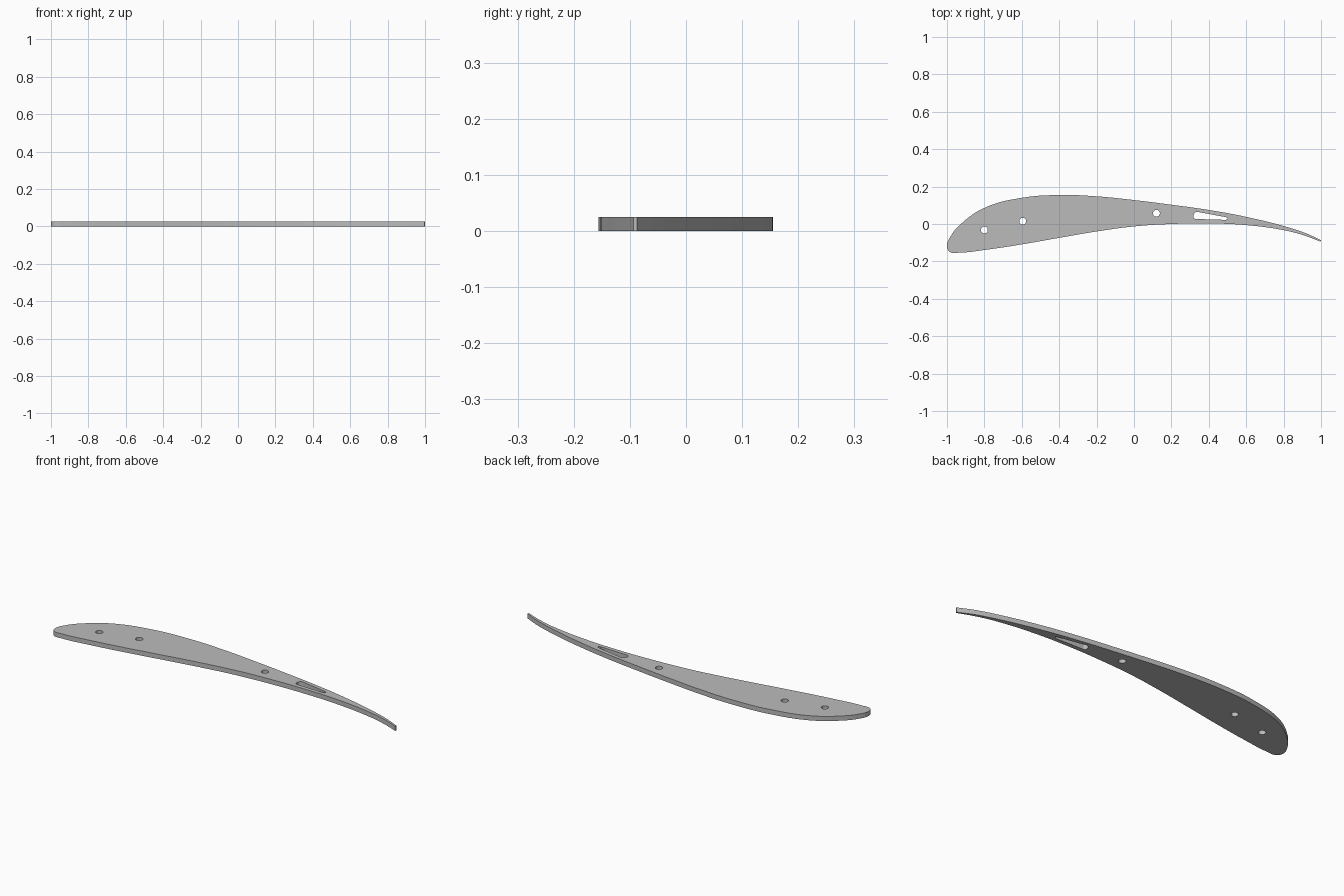
import bpy
import math

cube = bpy.data.objects.get("Cube")
if cube:
    bpy.data.objects.remove(cube, do_unlink=True)

THICKNESS = 0.025

grey = bpy.data.materials.new("plain_grey")
grey.use_nodes = True
colour = (0.5, 0.5, 0.5, 1)
grey.diffuse_color = colour
grey.node_tree.nodes["Principled BSDF"].inputs["Base Color"].default_value = colour

curve = bpy.data.curves.new("airfoil_rib", "CURVE")
curve.dimensions = "2D"
curve.fill_mode = "BOTH"
curve.extrude = THICKNESS / 2


def add_loop(points, resolution, corners=()):
    """Closed smooth loop; points listed in corners get straight handles."""
    spline = curve.splines.new("BEZIER")
    spline.bezier_points.add(len(points) - 1)
    spline.use_cyclic_u = True
    spline.resolution_u = resolution
    for i, (bp, (x, y)) in enumerate(zip(spline.bezier_points, points)):
        bp.co = (x, y, 0)
        kind = "VECTOR" if i in corners else "AUTO"
        bp.handle_left_type = bp.handle_right_type = kind


# Cambered outline: rounded nose, upper edge, thin blunt tail, lower edge
upper = [(-1, -0.12), (-0.98, -0.065), (-0.92, 0.005), (-0.8, 0.086), (-0.6, 0.14),
         (-0.39, 0.155), (-0.2, 0.148), (0, 0.128), (0.2, 0.103), (0.4, 0.075),
         (0.6, 0.038), (0.8, -0.011), (0.92, -0.05), (1, -0.087)]
lower = [(0.997, -0.094), (0.9, -0.058), (0.8, -0.033), (0.6, -0.006), (0.4, 0.003),
         (0.2, 0), (0, -0.013), (-0.2, -0.04), (-0.4, -0.074), (-0.6, -0.109),
         (-0.8, -0.139), (-0.93, -0.153), (-0.985, -0.149)]
tail = len(upper)
add_loop(upper + lower, 8, (tail - 1, tail))

# Round spar holes
for cx, cy in [(-0.8, -0.032), (-0.595, 0.015), (0.12, 0.057)]:
    ring = [(cx + 0.018 * math.cos(a * math.pi / 4), cy + 0.018 * math.sin(a * math.pi / 4))
            for a in range(8)]
    add_loop(ring, 4)

# Tapered lightening slot with rounded corners
add_loop([(0.319, 0.034), (0.319, 0.048), (0.326, 0.061), (0.338, 0.065),
          (0.49, 0.037), (0.5, 0.03), (0.492, 0.022), (0.328, 0.027)], 4, (3, 4, 6, 7))

# Turn the curve into a solid mesh resting on the ground
rib = bpy.data.objects.new("airfoil_rib", curve)
bpy.context.collection.objects.link(rib)
rib.location.z = THICKNESS / 2
bpy.ops.object.select_all(action="DESELECT")
rib.select_set(True)
bpy.context.view_layer.objects.active = rib
bpy.ops.object.convert(target="MESH")
rib = bpy.context.object
rib.name = "airfoil_rib"
rib.data.materials.clear()
rib.data.materials.append(grey)
bpy.ops.object.mode_set(mode="EDIT")
bpy.ops.mesh.select_all(action="SELECT")
bpy.ops.mesh.remove_doubles(threshold=0.0001)
bpy.ops.mesh.normals_make_consistent(inside=False)
bpy.ops.object.mode_set(mode="OBJECT")
bpy.ops.object.shade_smooth_by_angle(angle=math.radians(30))
